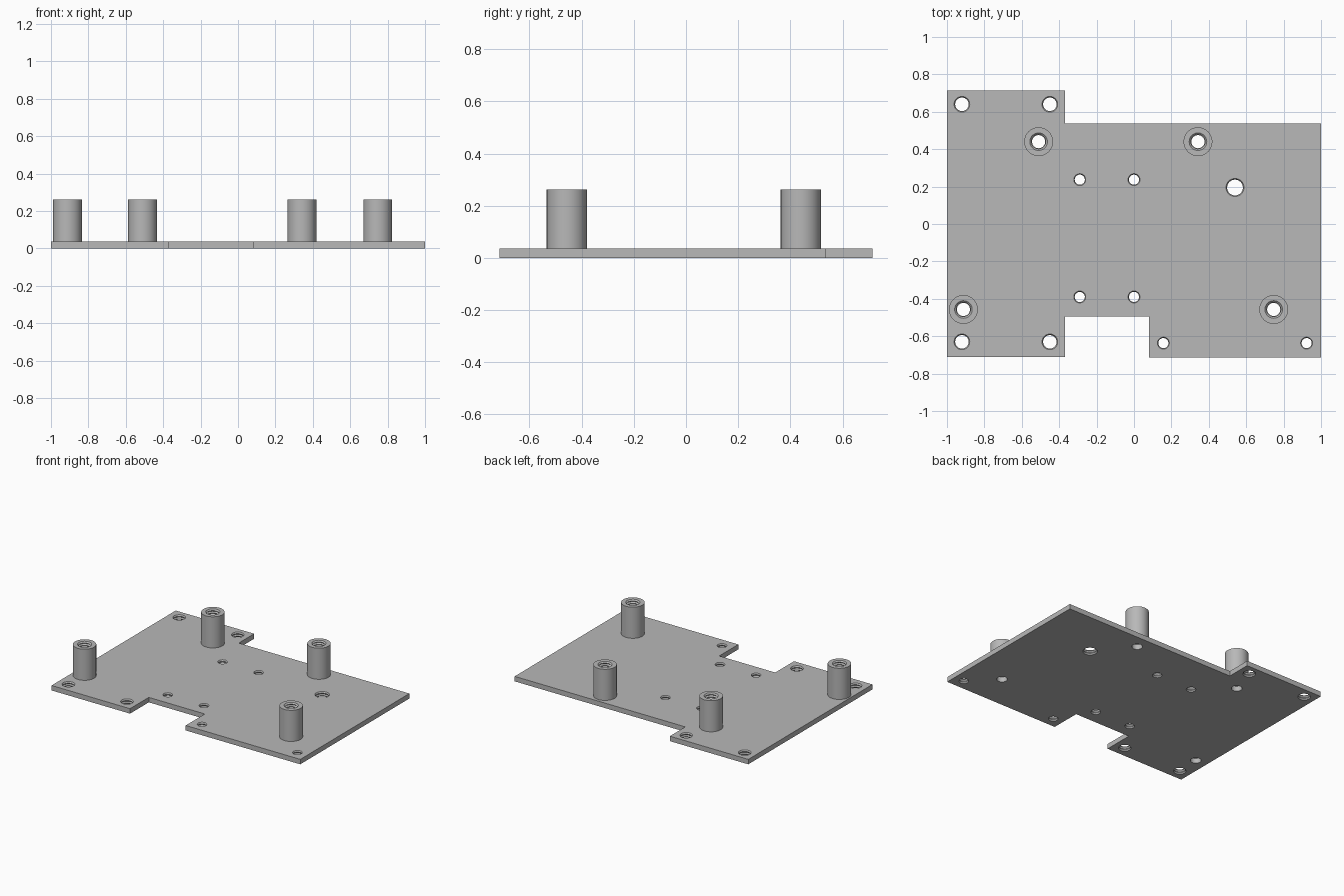
import bpy, bmesh
from math import cos, sin, pi, radians

cube = bpy.data.objects.get("Cube")
if cube:
    bpy.data.objects.remove(cube)

PLATE = 0.036    # plate thickness
TOP = 0.262      # standoff height
PITCH = 0.018    # thread pitch
SIDES = 40

grey = bpy.data.materials.new("plain grey")
grey.use_nodes = True
grey.diffuse_color = (0.48, 0.48, 0.48, 1)
grey.node_tree.nodes["Principled BSDF"].inputs["Base Color"].default_value = grey.diffuse_color


def add_object(name, mesh, x=0, y=0):
    obj = bpy.data.objects.new(name, mesh)
    obj.location = (x, y, 0)
    bpy.context.collection.objects.link(obj)
    return obj


def finish(mesh):
    mesh.materials.clear()
    mesh.materials.append(grey)
    mesh.shade_smooth()
    mesh.set_sharp_from_angle(angle=radians(30))


def circle(r, x=0, y=0):
    return [(x + r * cos(2 * pi * i / SIDES), y + r * sin(2 * pi * i / SIDES))
            for i in range(SIDES)]


def lathe(name, profile):
    """Turn a (radius, height) profile around z."""
    bm = bmesh.new()
    rings = [[bm.verts.new((x, y, z)) for x, y in circle(r)] for r, z in profile]
    for low, high in zip(rings, rings[1:]):
        for i in range(SIDES):
            j = (i + 1) % SIDES
            bm.faces.new((low[i], low[j], high[j], high[i]))
    mesh = bpy.data.meshes.new(name)
    bm.to_mesh(mesh)
    bm.free()
    finish(mesh)
    return mesh


def thread(major, minor, top, bottom):
    """Zigzag bore profile running downwards."""
    steps = 2 * round((top - bottom) / PITCH)
    return [(minor if i % 2 else major, top + (bottom - top) * i / steps)
            for i in range(steps + 1)]


# Hole positions grouped by kind: (radius, inner radius, places)
holes = {
    "corner_thread": (0.042, 0.036, [(x, y) for x in (-0.92, -0.45) for y in (-0.63, 0.64)]),
    "centre_thread": (0.032, 0.027, [(x, y) for x in (-0.29, 0) for y in (-0.39, 0.237)]),
    "edge_thread": (0.032, 0.027, [(0.157, -0.637), (0.923, -0.637)]),
    "large_thread": (0.048, 0.042, [(0.54, 0.195)]),
}
posts = [(-0.51, 0.44), (0.342, 0.44), (-0.912, -0.457), (0.747, -0.457)]

# Stepped plate with all holes, as a filled and extruded outline
outline = [(-1, -0.71), (-0.37, -0.71), (-0.37, -0.495), (0.08, -0.495), (0.08, -0.714),
           (1, -0.714), (1, 0.537), (-0.37, 0.537), (-0.37, 0.714), (-1, 0.714)]
loops = [outline] + [circle(0.035, x, y) for x, y in posts]
for radius, inner, places in holes.values():
    loops += [circle(radius, x, y) for x, y in places]

curve = bpy.data.curves.new("plate_outline", "CURVE")
curve.dimensions = "2D"
curve.fill_mode = "BOTH"
curve.extrude = PLATE / 2
for loop in loops:
    spline = curve.splines.new("POLY")
    spline.points.add(len(loop) - 1)
    for point, (x, y) in zip(spline.points, loop):
        point.co = (x, y, 0, 1)
    spline.use_cyclic_u = True
source = add_object("plate_outline", curve)
bpy.context.view_layer.update()
graph = bpy.context.evaluated_depsgraph_get()
plate = bpy.data.meshes.new_from_object(source.evaluated_get(graph))
bpy.data.objects.remove(source)

bm = bmesh.new()
bm.from_mesh(plate)
bmesh.ops.remove_doubles(bm, verts=bm.verts, dist=0.0001)
bmesh.ops.translate(bm, verts=bm.verts, vec=(0, 0, PLATE / 2))
bmesh.ops.recalc_face_normals(bm, faces=bm.faces)
bm.to_mesh(plate)
bm.free()
finish(plate)
add_object("plate", plate)

# Threaded linings of the plate holes
for name, (radius, inner, places) in holes.items():
    lining = lathe(name, thread(radius, inner, PLATE, 0))
    for x, y in places:
        add_object(name, lining, x, y)

# Standoffs with threaded bores
standoff = lathe("standoff", [(0.077, PLATE), (0.077, TOP)]
                 + thread(0.047, 0.038, TOP, PLATE) + [(0.035, PLATE)])
for x, y in posts:
    add_object("standoff", standoff, x, y)
